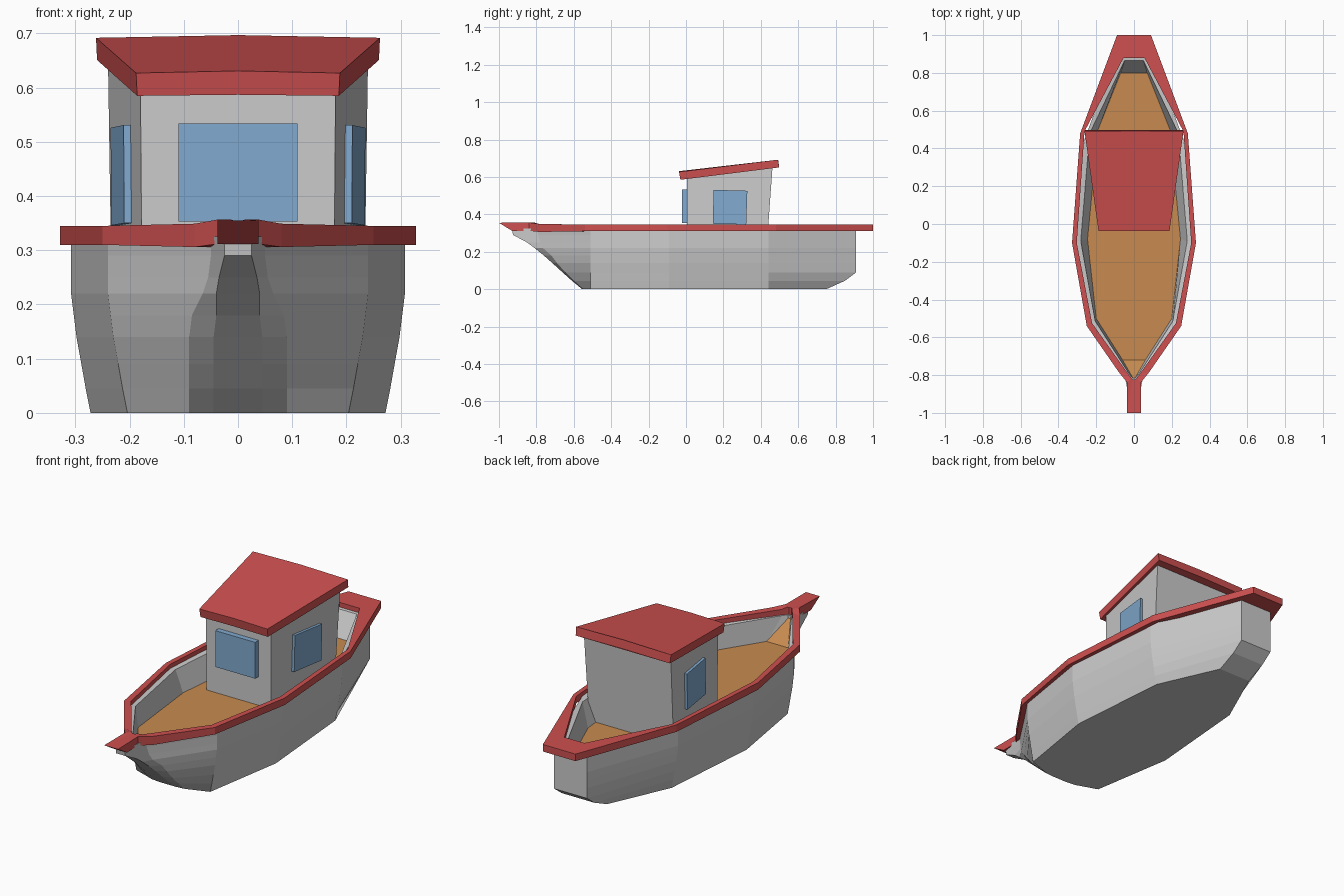
import bpy, bmesh

if "Cube" in bpy.data.objects:
    bpy.data.objects.remove(bpy.data.objects["Cube"])


def material(name, color):
    m = bpy.data.materials.new(name)
    m.diffuse_color = (*color, 1)
    m.use_nodes = True
    m.node_tree.nodes["Principled BSDF"].inputs["Base Color"].default_value = m.diffuse_color
    return m


RED = material("red_paint", (0.62, 0.08, 0.08))
WOOD = material("deck_wood", (0.58, 0.26, 0.08))
GLASS = material("blue_glass", (0.22, 0.40, 0.62))


def mirrored(half):
    """Close a half outline (x >= 0) into a full ring."""
    return half + [(-x, y, z) for x, y, z in reversed(half) if x > 1e-5]


def finish(bm, name, mat):
    bmesh.ops.recalc_face_normals(bm, faces=bm.faces)
    me = bpy.data.meshes.new(name)
    bm.to_mesh(me)
    bm.free()
    ob = bpy.data.objects.new(name, me)
    bpy.context.collection.objects.link(ob)
    if mat:
        me.materials.append(mat)
    return ob


def loft(name, rings, mat=None, closed=False):
    """Bridge rings with quads; cap both ends, or join last to first."""
    bm = bmesh.new()
    vs = [[bm.verts.new(p) for p in r] for r in rings]
    n = len(vs[0])
    pairs = list(zip(vs, vs[1:])) + ([(vs[-1], vs[0])] if closed else [])
    for a, b in pairs:
        for i in range(n):
            j = (i + 1) % n
            bm.faces.new((a[i], a[j], b[j], b[i]))
    if not closed:
        bm.faces.new(vs[0])
        bm.faces.new(vs[-1])
    return finish(bm, name, mat)


# Hull: each level is z, stem (x, y), cheek (x, y), inset of sides, stern y
levels = [
    (0.00, .045, -.555, .09, -.55, .036, .75),
    (.045, .045, -.61, .09, -.60, .027, .85),
    (.09, .045, -.66, .09, -.645, .019, .91),
    (.14, .045, -.715, .09, -.69, .010, .91),
    (.18, .04, -.76, .085, -.72, .005, .91),
    (.22, .04, -.81, .065, -.765, 0, .91),
    (.25, .035, -.85, .055, -.78, 0, .91),
    (.29, .025, -.925, .05, -.79, 0, .91),
    (.325, .025, -.93, .05, -.80, 0, .91),
]
rings = []
for z, tx, ty, cx, cy, d, sy in levels:
    rings.append(mirrored([(tx, ty, z), (cx, cy, z), (.24 - d, -.51, z),
                           (.308 - d, -.09, z), (.265 - d, .44, z), (.09, sy, z)]))
# inner ledge and bulwark down to the deck
inner = [(.008, -.815), (.025, -.795), (.205, -.515), (.282, -.09), (.235, .48), (.05, .865)]
rings.append(mirrored([(x, y, .32) for x, y in inner]))
deck_half = [(.006, -.815, .305), (.06, -.72, .21), (.2, -.5, .21),
             (.246, -.08, .21), (.19, .5, .21), (.07, .80, .21)]
rings.append(mirrored([(x, y, z - .004) for x, y, z in deck_half]))
loft("hull", rings)

# Deck with a sloping bow panel
bm = bmesh.new()
dv = [bm.verts.new(p) for p in mirrored(deck_half)]
bm.faces.new(dv[1:-1])
bm.faces.new((dv[0], dv[1], dv[-2], dv[-1]))
deck = finish(bm, "deck", WOOD)
deck.data.update()
if deck.data.polygons[0].normal.z < 0:
    deck.data.flip_normals()

# Red gunwale rail ending in a bow spur
outer = [(.038, -1.0), (.036, -.84), (.08, -.785), (.25, -.54), (.328, -.1), (.285, .48), (.09, 1.0)]
inside = [(.008, -.822), (.014, -.815), (.03, -.795), (.222, -.525), (.303, -.1), (.262, .49), (.055, .88)]
top_z = [.355, .357, .349, .345, .345, .345, .345]
low_z = [.312, .312, .306, .31, .31, .31, .31]
top_out = [(x, y, z) for (x, y), z in zip(outer, top_z)]
low_out = [(x, y, z) for (x, y), z in zip(outer, low_z)]
low_out[0] = (.038, -.93, .312)
top_in = [(x, y, z) for (x, y), z in zip(inside, top_z)]
low_in = [(x, y, z) for (x, y), z in zip(inside, low_z)]
loft("gunwale", [mirrored(r) for r in (low_out, top_out, top_in, low_in)], RED, closed=True)

# Cabin walls
loft("cabin", [mirrored([(.177, .005, .205), (.233, .43, .205)]),
               mirrored([(.180, .005, .605), (.240, .463, .66)])])

# Slanted roof with a slight crown
loft("cabin_roof", [
    mirrored([(0, -.03, .587), (.186, -.03, .585), (.26, .498, .651), (0, .498, .655)]),
    mirrored([(0, -.037, .631), (.188, -.037, .627), (.262, .492, .692), (0, .492, .697)])], RED)

# Front window
loft("front_window", [mirrored([(.11, y, .353), (.11, y, .534)]) for y in (-.022, .01)], GLASS)

# Side windows
for s, side in ((1, "right"), (-1, "left")):
    rings = []
    for off in (-.006, .013):
        rings.append([(s * (.197 + off), .143, .35), (s * (.221 + off), .322, .346),
                      (s * (.222 + off), .328, .526), (s * (.198 + off), .148, .531)])
    loft("side_window_" + side, rings, GLASS)
